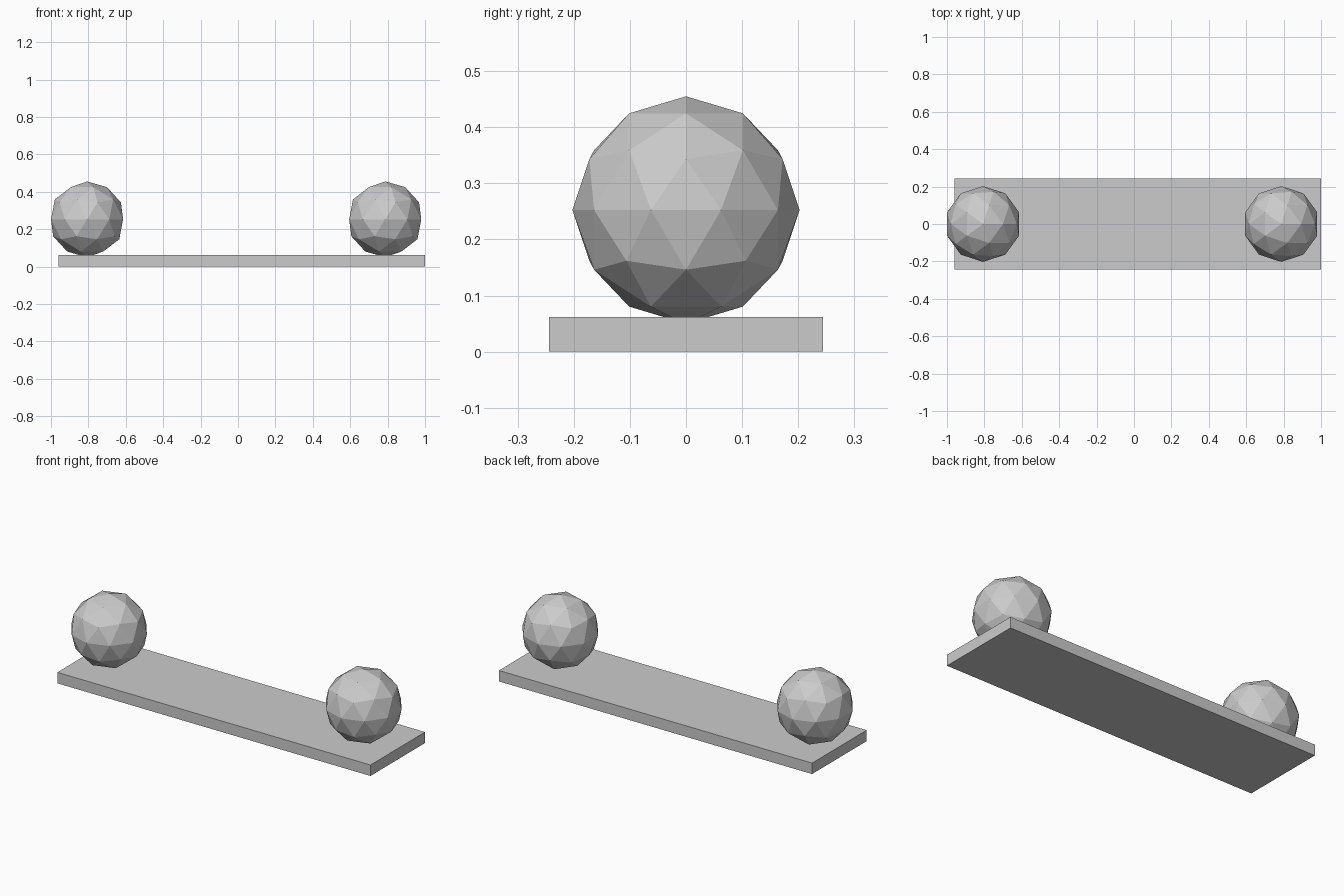
import bpy

if "Cube" in bpy.data.objects:
    bpy.data.objects.remove(bpy.data.objects["Cube"])

RADIUS = 0.2025
PLANK_TOP = 0.062


def add_ball(name, x):
    # Low-poly ball, sunk slightly into the plank
    bpy.ops.mesh.primitive_ico_sphere_add(
        subdivisions=2, radius=RADIUS, location=(x, 0, 0.2525))
    ball = bpy.context.object
    ball.name = name
    bpy.ops.object.shade_flat()


# Flat base plank
bpy.ops.mesh.primitive_cube_add(size=1, location=(0.02, 0, PLANK_TOP / 2))
plank = bpy.context.object
plank.name = "plank"
plank.scale = (1.96, 0.488, PLANK_TOP)
bpy.ops.object.transform_apply(location=False, rotation=False, scale=True)

# A ball near each end
add_ball("left_ball", -0.807)
add_ball("right_ball", 0.787)
